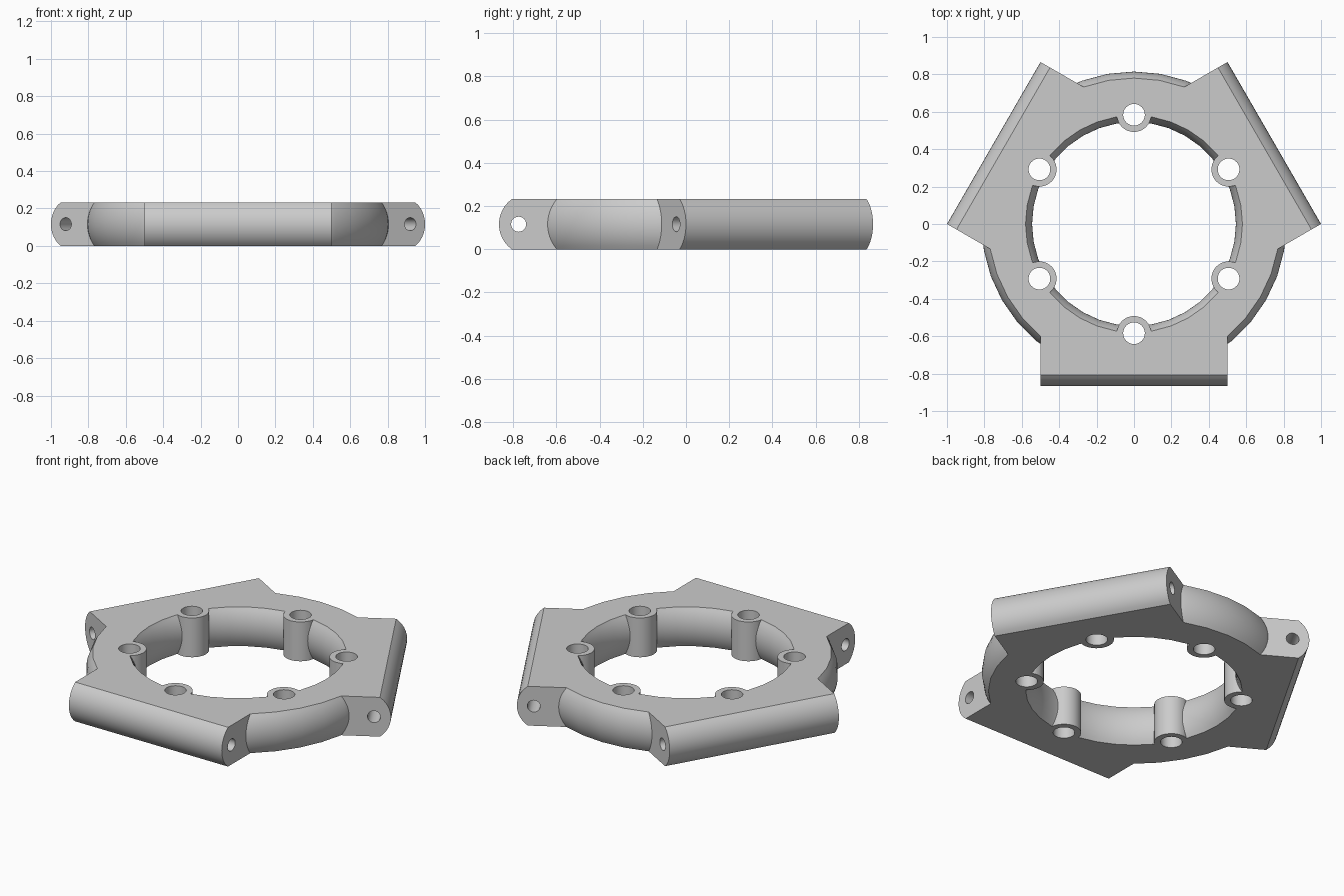
import bpy, bmesh, math
from mathutils import Matrix

if "Cube" in bpy.data.objects:
    bpy.data.objects.remove(bpy.data.objects["Cube"])

H = 0.232        # plate thickness
MID = H / 2

metal = bpy.data.materials.new("plain grey")
metal.diffuse_color = (0.6, 0.6, 0.6, 1)
metal.use_nodes = True
metal.node_tree.nodes["Principled BSDF"].inputs["Base Color"].default_value = metal.diffuse_color


def make(name, bm):
    bmesh.ops.recalc_face_normals(bm, faces=bm.faces)
    me = bpy.data.meshes.new(name)
    bm.to_mesh(me)
    bm.free()
    ob = bpy.data.objects.new(name, me)
    bpy.context.collection.objects.link(ob)
    me.materials.append(metal)
    return ob


def bulge(edge, middle, steps=12):
    """Circular arc from z=0 to z=H, as (distance, z) pairs."""
    sag = middle - edge
    r = (MID ** 2 + sag ** 2) / (2 * abs(sag))
    a = math.asin(MID / r)
    sign = math.copysign(1, sag)
    pts = []
    for i in range(steps + 1):
        t = -a + 2 * a * i / steps
        pts.append((middle - sign * r * (1 - math.cos(t)), MID + r * math.sin(t)))
    pts[0], pts[-1] = (edge, 0), (edge, H)
    return pts


def lathe(name, profile, segs=36):
    """Closed solid of revolution with flat caps."""
    bm = bmesh.new()
    rings = [[bm.verts.new((r * math.cos(2 * math.pi * k / segs),
                            r * math.sin(2 * math.pi * k / segs), z))
              for k in range(segs)] for r, z in profile]
    for a, b in zip(rings, rings[1:]):
        for k in range(segs):
            n = (k + 1) % segs
            bm.faces.new((a[k], a[n], b[n], b[k]))
    bm.faces.new(rings[0])
    bm.faces.new(rings[-1])
    return make(name, bm)


def cylinder(name, radius, depth, matrix, segs=32):
    bm = bmesh.new()
    bmesh.ops.create_cone(bm, cap_ends=True, segments=segs, radius1=radius,
                          radius2=radius, depth=depth, matrix=matrix)
    return make(name, bm)


def block(name, turn):
    """Straight arm block with a rounded outer side."""
    profile = [(-d, z) for d, z in bulge(0.807, 0.866)] + [(-0.42, H), (-0.42, 0)]
    bm = bmesh.new()
    left = [bm.verts.new((-0.5, y, z)) for y, z in profile]
    right = [bm.verts.new((0.5, y, z)) for y, z in profile]
    bm.faces.new(left)
    bm.faces.new(right)
    for i in range(len(profile)):
        j = (i + 1) % len(profile)
        bm.faces.new((left[i], left[j], right[j], right[i]))
    bm.transform(turn)
    return make(name, bm)


def combine(target, tool, operation):
    mod = target.modifiers.new(operation.lower(), 'BOOLEAN')
    mod.operation = operation
    mod.solver = 'EXACT'
    mod.object = tool
    bpy.context.view_layer.objects.active = target
    bpy.ops.object.modifier_apply(modifier=mod.name)
    bpy.data.objects.remove(tool, do_unlink=True)


# rounded ring body
body = lathe("mounting_ring", bulge(0.78, 0.815))

# three mounting blocks around the ring
turns = [Matrix.Rotation(math.radians(120 * k), 4, 'Z') for k in range(3)]
for t in turns:
    combine(body, block("mounting_block", t), 'UNION')

# central opening whose wall bulges inward
opening = [(0.58, -0.1)] + bulge(0.58, 0.545) + [(0.58, H + 0.1)]
combine(body, lathe("opening_cutter", opening), 'DIFFERENCE')

# six screw bosses on the inner rim, then their holes
spots = [Matrix.Rotation(math.radians(60 * k + 30), 4, 'Z')
         @ Matrix.Translation((0.584, 0, MID)) for k in range(6)]
for s in spots:
    combine(body, cylinder("screw_boss", 0.092, H, s), 'UNION')
for s in spots:
    combine(body, cylinder("screw_hole", 0.058, H + 0.2, s), 'DIFFERENCE')

# pin hole along each block
for t in turns:
    m = t @ Matrix.Translation((0, -0.775, MID)) @ Matrix.Rotation(math.pi / 2, 4, 'Y')
    combine(body, cylinder("pin_hole", 0.035, 1.2, m, 24), 'DIFFERENCE')

# clean up and shade
bm = bmesh.new()
bm.from_mesh(body.data)
bmesh.ops.remove_doubles(bm, verts=bm.verts, dist=1e-5)
bm.to_mesh(body.data)
bm.free()
body.data.materials.clear()
body.data.materials.append(metal)
bpy.ops.object.select_all(action='DESELECT')
body.select_set(True)
bpy.context.view_layer.objects.active = body
bpy.ops.object.shade_smooth_by_angle(angle=math.radians(30))
